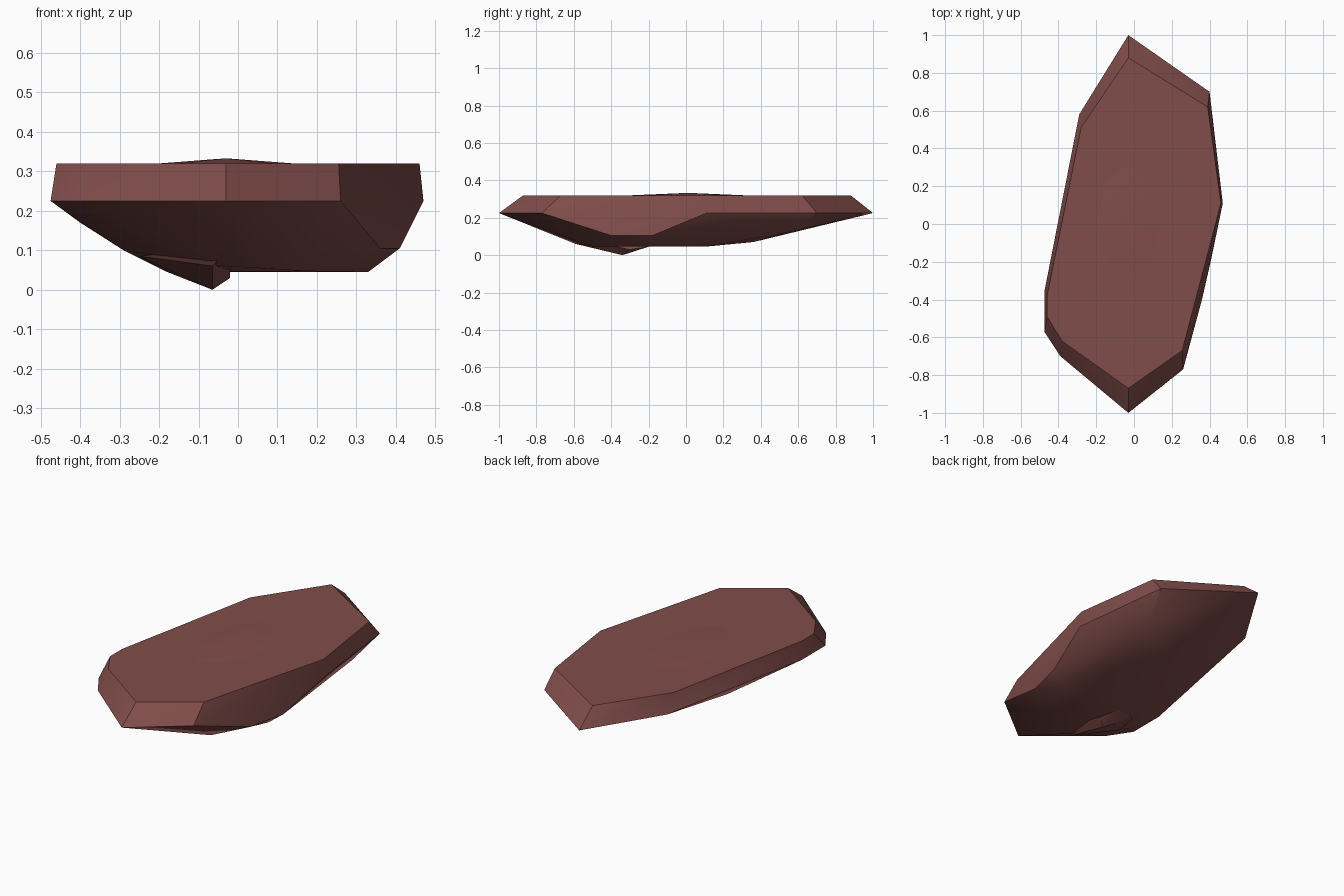
import bpy
import bmesh
import math
from mathutils import Matrix

default_cube = bpy.data.objects.get("Cube")
if default_cube:
    bpy.data.objects.remove(default_cube, do_unlink=True)

# One dull red stone colour
stone = bpy.data.materials.new("red_brown_stone")
stone.use_nodes = True
colour = (0.22, 0.075, 0.07, 1.0)
stone.diffuse_color = colour
for node in stone.node_tree.nodes:
    if node.type == 'BSDF_PRINCIPLED':
        node.inputs["Base Color"].default_value = colour
        node.inputs["Roughness"].default_value = 0.9


def finish(name, bm):
    """Turn a bmesh into a named, shaded stone object."""
    bmesh.ops.recalc_face_normals(bm, faces=bm.faces[:])
    mesh = bpy.data.meshes.new(name)
    bm.to_mesh(mesh)
    bm.free()
    mesh.materials.append(stone)
    obj = bpy.data.objects.new(name, mesh)
    bpy.context.collection.objects.link(obj)
    bpy.ops.object.select_all(action='DESELECT')
    obj.select_set(True)
    bpy.context.view_layer.objects.active = obj
    bpy.ops.object.shade_smooth_by_angle(angle=math.radians(25))
    return obj


def chiselled_block(name, points):
    """Wrap a faceted convex stone around the given corner points."""
    bm = bmesh.new()
    for point in points:
        bm.verts.new(point)
    result = bmesh.ops.convex_hull(bm, input=bm.verts[:])
    loose = set(result["geom_interior"]) | set(result["geom_unused"])
    loose = [g for g in loose if isinstance(g, bmesh.types.BMVert)]
    bmesh.ops.delete(bm, geom=loose, context='VERTS')
    bmesh.ops.dissolve_limit(bm, angle_limit=math.radians(1),
                             verts=bm.verts[:], edges=bm.edges[:])
    return finish(name, bm)


RIM_HEIGHT, TOP_HEIGHT = 0.225, 0.32

# Widest outline of the slab, and the smaller outline of its flat top
rim = [(-0.03, 1), (0.4, 0.7), (0.47, 0.11), (0.26, -0.77), (-0.03, -1),
       (-0.39, -0.7), (-0.475, -0.57), (-0.475, -0.36), (-0.29, 0.58)]
top = [(-0.03, 0.88), (0.39, 0.62), (0.46, 0.11), (0.255, -0.67),
       (-0.03, -0.87), (-0.38, -0.62), (-0.46, -0.49), (-0.46, -0.38),
       (-0.28, 0.51)]

# Rough corners of the underside
underside = [
    (0.41, -0.18, 0.105), (0.36, -0.4, 0.105), (0.33, -0.2, 0.045),
    (0.18, -0.5, 0.047), (0.2, 0.1, 0.045), (0.3, 0.05, 0.06),
    (0.34, 0.54, 0.12), (0.05, 0.36, 0.07), (-0.1, 0.3, 0.07),
    (-0.18, -0.12, 0.045), (-0.29, -0.4, 0.1), (-0.4, -0.4, 0.17),
    (-0.04, -0.59, 0.06), (-0.02, -0.7, 0.115),
]

chiselled_block("stone_slab",
                [(x, y, RIM_HEIGHT) for x, y in rim]
                + [(x, y, TOP_HEIGHT) for x, y in top]
                + underside)

# Pointed spur that carries the lowest corner
chiselled_block("underside_spur", [
    (-0.02, -0.68, 0.11), (-0.065, -0.59, 0.06), (-0.065, -0.34, 0),
    (-0.02, -0.3, 0.03), (-0.18, -0.22, 0.045), (-0.06, -0.2, 0.045),
    (-0.25, -0.42, 0.085),
])

# Very shallow swelling in the middle of the top
bm = bmesh.new()
swell = 0.013
bmesh.ops.create_cone(
    bm, cap_ends=False, segments=8, radius1=1, radius2=0, depth=1,
    matrix=Matrix.Translation((-0.03, 0.01, TOP_HEIGHT + swell / 2))
    @ Matrix.Diagonal((0.17, 0.3, swell, 1)))
bmesh.ops.remove_doubles(bm, verts=bm.verts[:], dist=0.0001)
finish("top_swelling", bm)
